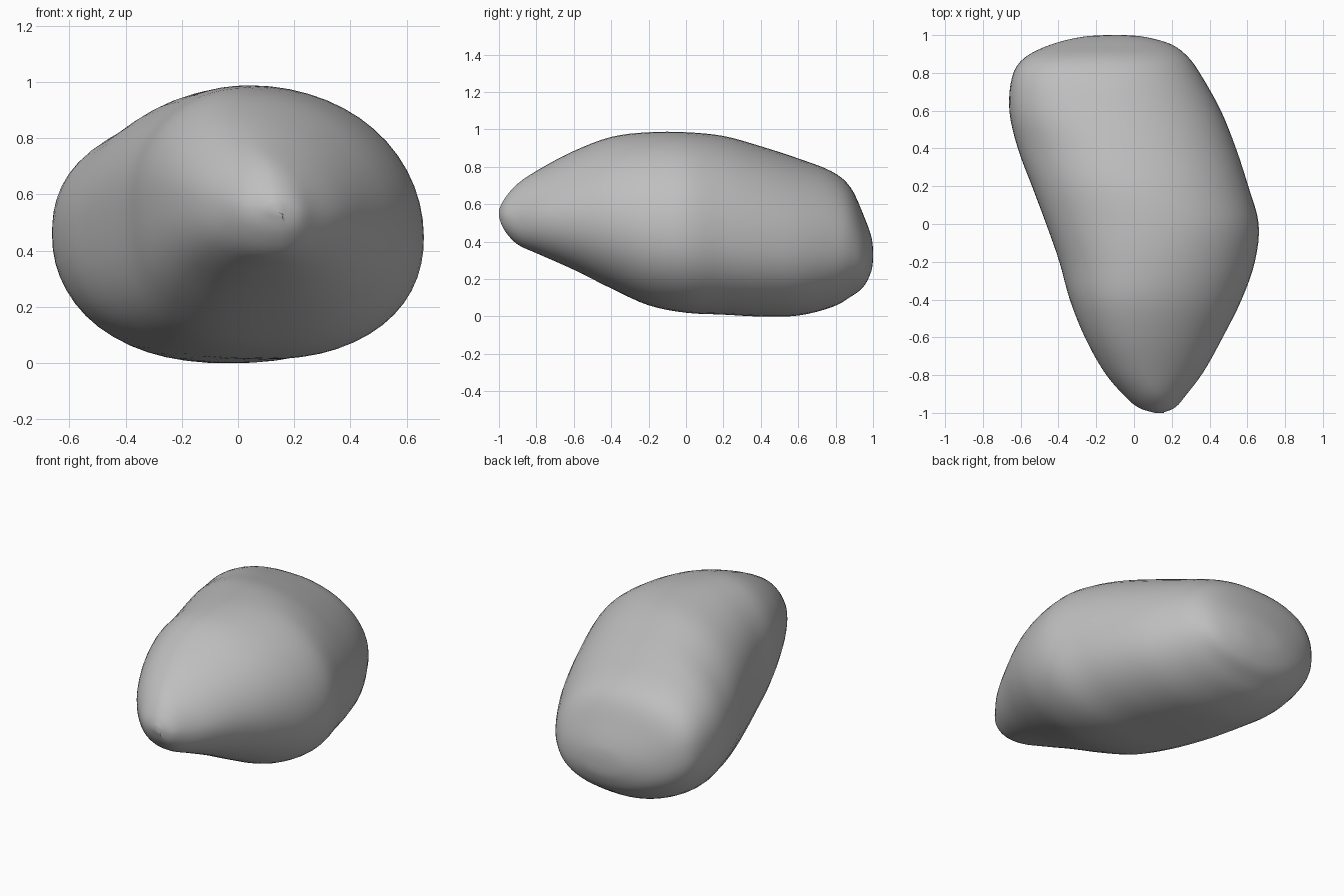
import bpy
import bmesh
import math

default = bpy.data.objects.get("Cube")
if default:
    bpy.data.objects.remove(default, do_unlink=True)

# Cross-sections along the stone: y, left edge, right edge, underside, top,
# crest x, upper-left squareness, lower-left squareness
SECTIONS = [
    (-1, .11, .15, .53, .57, .13, 2, 2),
    (-.97, .02, .22, .46, .63, .12, 2, 2),
    (-.9, -.06, .28, .385, .71, .1, 2, 2.1),
    (-.78, -.16, .37, .33, .79, .06, 2.1, 2.3),
    (-.6, -.26, .47, .25, .885, .03, 2.2, 2.5),
    (-.4, -.34, .57, .15, .96, .02, 2.2, 2.7),
    (-.2, -.395, .64, .06, .985, .04, 2.2, 2.8),
    (0, -.465, .66, .02, .985, .04, 2.2, 2.8),
    (.2, -.54, .605, .01, .965, -.03, 2.1, 2.7),
    (.4, -.615, .54, 0, .91, -.1, 2.1, 2.3),
    (.6, -.66, .46, .005, .845, -.16, 2.4, 2.1),
    (.78, -.645, .36, .05, .775, -.18, 2.6, 2),
    (.88, -.58, .29, .105, .69, -.17, 2.6, 2),
    (.95, -.44, .2, .16, .54, -.14, 2.4, 2),
    (.99, -.28, .06, .24, .43, -.12, 2.1, 2),
    (1, -.15, -.05, .3, .36, -.1, 2, 2),
]
STEPS = 4
SIDES = 56
LEAN = .05   # raises the left flank and lowers the right one


def smooth_value(a, b, c, d, t):
    """Catmull-Rom blend between b and c."""
    return b + .5 * t * (c - a + t * (2 * a - 5 * b + 4 * c - d
                                      + t * (3 * (b - c) + d - a)))


def resample(rows, steps):
    """Insert smoothly interpolated cross-sections."""
    result = []
    last = len(rows) - 1
    for i in range(last):
        around = [rows[min(max(i + k, 0), last)] for k in (-1, 0, 1, 2)]
        for s in range(steps):
            result.append([smooth_value(*column, s / steps) for column in zip(*around)])
    result.append(rows[last])
    return result


def section_point(row, angle):
    """Point on an oval with off-centre crest and keel and its own squareness per quarter."""
    y, left, right, bottom, top, crest, upper_left, lower_left = row
    c, s = math.cos(angle), math.sin(angle)
    if c > 0:
        power = 2 + .4 * min(y, 0) if s > 0 else 2.25
    else:
        power = upper_left if s > 0 else lower_left
    radius = (abs(c) ** power + abs(s) ** power) ** (-1 / power)
    c, s = c * radius, s * radius
    waist = bottom + (.49 - LEAN * c) * (top - bottom)
    keel = .5 * (left + right) + .03
    middle = .5 * (crest + keel) + .5 * (crest - keel) * s
    x = middle + c * ((right - middle) if c > 0 else (middle - left))
    z = waist + s * ((top - waist) if s > 0 else (waist - bottom))
    return x, y, z


# Loft the stone and close both ends
bm = bmesh.new()
rings = []
for row in resample(SECTIONS, STEPS):
    rings.append([bm.verts.new(section_point(row, math.tau * k / SIDES))
                  for k in range(SIDES)])
for first, second in zip(rings, rings[1:]):
    for k in range(SIDES):
        n = (k + 1) % SIDES
        bm.faces.new((first[k], first[n], second[n], second[k]))
bm.faces.new(rings[0])
bm.faces.new(rings[-1])
bmesh.ops.recalc_face_normals(bm, faces=bm.faces)
for face in bm.faces:
    face.smooth = True
mesh = bpy.data.meshes.new("stone")
bm.to_mesh(mesh)
bm.free()
stone = bpy.data.objects.new("stone", mesh)
bpy.context.collection.objects.link(stone)

# Plain grey material
grey = bpy.data.materials.new("stone grey")
grey.use_nodes = True
colour = (.52, .52, .52, 1)
grey.diffuse_color = colour
grey.node_tree.nodes["Principled BSDF"].inputs["Base Color"].default_value = colour
mesh.materials.append(grey)
